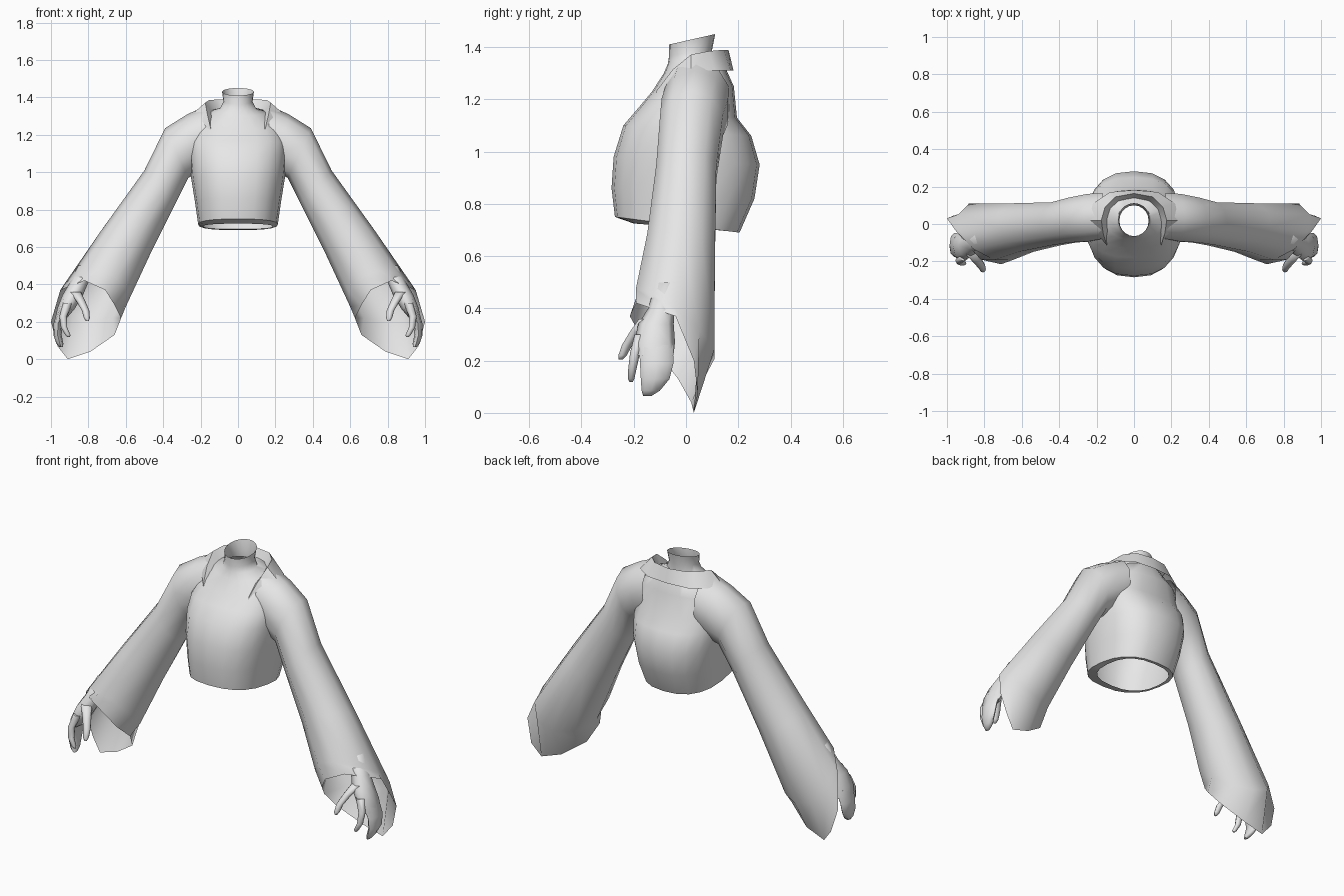
import bpy, bmesh, math
from mathutils import Vector

cloth = bpy.data.materials.new("plain grey")
cloth.diffuse_color = (0.8, 0.8, 0.8, 1)


def sgn_pow(v, p):
    return math.copysign(abs(v) ** p, v)


def loft(name, rows, closed=True, cap=False, mirror=False, angle=50):
    """Skin a list of equal-length point rows into one smooth object."""
    bm = bmesh.new()
    vs = [[bm.verts.new(p) for p in row] for row in rows]
    n = len(rows[0])
    for a, b in zip(vs, vs[1:]):
        for i in range(n if closed else n - 1):
            j = (i + 1) % n
            bm.faces.new((a[i], a[j], b[j], b[i]))
    if cap:
        bm.faces.new(vs[0][::-1])
        bm.faces.new(vs[-1])
    bmesh.ops.recalc_face_normals(bm, faces=bm.faces)
    if mirror:
        geo = bmesh.ops.duplicate(bm, geom=bm.verts[:] + bm.edges[:] + bm.faces[:])["geom"]
        for v in [g for g in geo if isinstance(g, bmesh.types.BMVert)]:
            v.co.x *= -1
        bmesh.ops.reverse_faces(bm, faces=[g for g in geo if isinstance(g, bmesh.types.BMFace)])
    me = bpy.data.meshes.new(name)
    bm.to_mesh(me)
    bm.free()
    me.materials.append(cloth)
    for p in me.polygons:
        p.use_smooth = True
    me.set_sharp_from_angle(angle=math.radians(angle))
    ob = bpy.data.objects.new(name, me)
    bpy.context.collection.objects.link(ob)
    return ob


def body_ring(zf, zb, w, yf, yb, power, n=20):
    """Rounded horizontal ring, tilted from front height to back height."""
    pts = []
    for i in range(n):
        t = 2 * math.pi * i / n
        s = sgn_pow(math.sin(t), 2 / power)
        pts.append((w * sgn_pow(math.cos(t), 2 / power),
                    (yf + yb) / 2 + s * (yb - yf) / 2,
                    (zf + zb) / 2 + s * (zb - zf) / 2))
    return pts


# Torso and neck: front z, back z, half width, front y, back y, squareness
torso = [(0.725, 0.695, 0.185, -0.20, 0.18, 2.5),
         (0.75, 0.69, 0.213, -0.272, 0.205, 2.5),
         (0.86, 0.82, 0.23, -0.285, 0.262, 2.5),
         (0.98, 0.95, 0.25, -0.277, 0.282, 2.5),
         (1.10, 1.06, 0.26, -0.24, 0.25, 2.5),
         (1.17, 1.13, 0.26, -0.18, 0.195, 2.5),
         (1.23, 1.25, 0.23, -0.13, 0.183, 2.4),
         (1.30, 1.345, 0.15, -0.085, 0.14, 2.2),
         (1.335, 1.35, 0.095, -0.07, 0.10, 2),
         (1.365, 1.39, 0.078, -0.065, 0.10, 2),
         (1.41, 1.45, 0.085, -0.065, 0.112, 2)]
loft("torso_and_neck", [body_ring(*r) for r in torso])


def sleeve_ring(ox, oz, ix, iz, yf, yb, shear=0, n=10):
    """Ring across the arm from an outer point to an inner point."""
    pts = []
    for i in range(n):
        t = 2 * math.pi * i / n
        c, s = math.cos(t), math.sin(t)
        pts.append(((ox + ix) / 2 + c * (ox - ix) / 2 + 0.5 * shear * s,
                    (yf + yb) / 2 + s * (yb - yf) / 2,
                    (oz + iz) / 2 + c * (oz - iz) / 2 - 0.86 * shear * s))
    return pts


# Wide sleeves: outer x z, inner x z, front y, back y, slant
sleeve = [(0.17, 1.355, 0.16, 1.05, -0.085, 0.17),
          (0.27, 1.31, 0.20, 1.00, -0.10, 0.168),
          (0.39, 1.235, 0.265, 0.97, -0.105, 0.148),
          (0.50, 1.01, 0.335, 0.83, -0.12, 0.122),
          (0.73, 0.69, 0.47, 0.56, -0.155, 0.117, 0.05),
          (0.93, 0.40, 0.60, 0.28, -0.20, 0.117, 0.14)]
cuff = [(1.0, 0.03, 0.20), (0.965, 0.045, 0.07), (0.91, 0.03, 0.0),
        (0.79, 0.02, 0.04), (0.66, -0.03, 0.13), (0.625, -0.10, 0.22),
        (0.66, -0.17, 0.29), (0.71, -0.215, 0.37), (0.82, -0.19, 0.42),
        (0.95, -0.04, 0.37)]
loft("sleeves", [sleeve_ring(*r) for r in sleeve] + [cuff], mirror=True, angle=60)


# Open collar lip around the neck
def both_sides(half):
    return half + [(-x, y, z) for x, y, z in half[-2::-1]]


collar_outer = [(0.15, -0.10, 1.20), (0.20, -0.05, 1.28), (0.24, 0.02, 1.315),
                (0.22, 0.11, 1.31), (0.13, 0.17, 1.31), (0, 0.182, 1.31)]
collar_top = [(0.145, -0.115, 1.23), (0.165, -0.05, 1.315), (0.175, 0.02, 1.372),
              (0.155, 0.09, 1.385), (0.10, 0.145, 1.39), (0, 0.163, 1.388)]
collar_inner = [(0.14, -0.10, 1.22), (0.13, -0.04, 1.28), (0.14, 0.03, 1.32),
                (0.125, 0.08, 1.33), (0.08, 0.12, 1.335), (0, 0.135, 1.335)]
loft("collar", [both_sides(r) for r in (collar_outer, collar_top, collar_inner)],
     closed=False, angle=40)


# Hands: each limb is a stack of ovals (x, y, z, radius x, radius y)
def limb(name, stack, n=8):
    rows = [[(x + rx * math.cos(2 * math.pi * i / n),
              y + ry * math.sin(2 * math.pi * i / n), z) for i in range(n)]
            for x, y, z, rx, ry in stack]
    loft(name, rows, cap=True, mirror=True, angle=70)


limb("palms", [(0.81, -0.07, 0.50, 0.045, 0.045),
               (0.855, -0.095, 0.40, 0.05, 0.05),
               (0.885, -0.115, 0.34, 0.055, 0.068),
               (0.92, -0.12, 0.27, 0.047, 0.078),
               (0.945, -0.118, 0.22, 0.03, 0.07)])
limb("joined_fingers", [(0.935, -0.115, 0.26, 0.032, 0.065),
                        (0.962, -0.112, 0.19, 0.024, 0.064),
                        (0.965, -0.118, 0.13, 0.022, 0.055),
                        (0.953, -0.135, 0.085, 0.019, 0.035),
                        (0.945, -0.148, 0.065, 0.01, 0.016)])
limb("index_fingers", [(0.91, -0.175, 0.30, 0.025, 0.022),
                       (0.935, -0.195, 0.23, 0.02, 0.019),
                       (0.93, -0.205, 0.17, 0.017, 0.016),
                       (0.91, -0.21, 0.13, 0.014, 0.012),
                       (0.905, -0.21, 0.118, 0.007, 0.006)])
limb("thumbs", [(0.87, -0.15, 0.36, 0.03, 0.03),
                (0.84, -0.19, 0.31, 0.024, 0.025),
                (0.815, -0.225, 0.26, 0.02, 0.02),
                (0.808, -0.243, 0.22, 0.016, 0.016),
                (0.806, -0.25, 0.205, 0.008, 0.008)])
